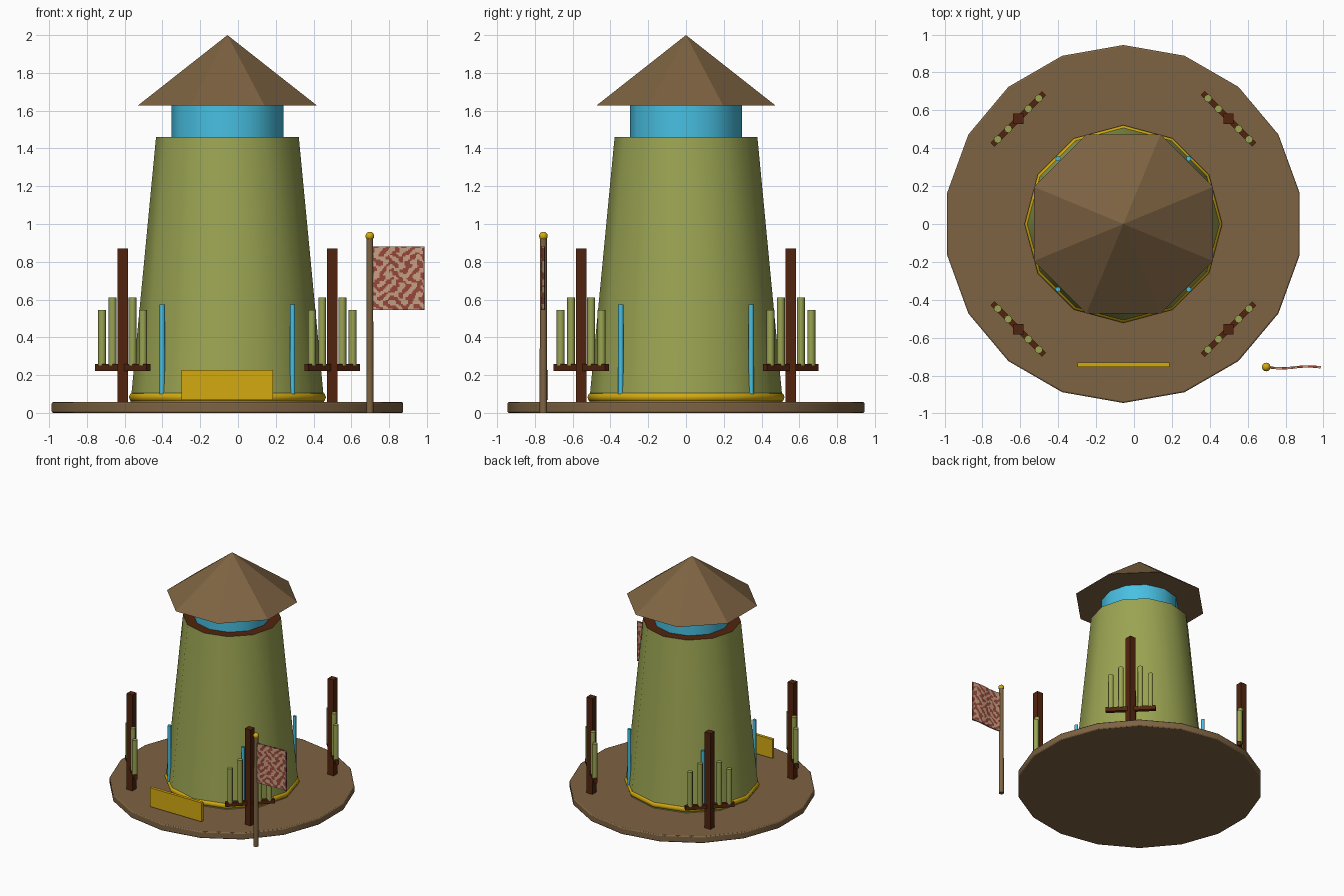
import bpy, bmesh, math
from math import sin, cos, pi, radians

if "Cube" in bpy.data.objects:
    bpy.data.objects.remove(bpy.data.objects["Cube"])

CX = -0.056  # tower axis


def mat(name, r, g, b):
    f = lambda c: ((c / 255 + 0.055) / 1.055) ** 2.4 if c > 10 else c / 255 / 12.92
    m = bpy.data.materials.new(name)
    m.diffuse_color = (f(r), f(g), f(b), 1)
    m.use_nodes = True
    m.node_tree.nodes["Principled BSDF"].inputs["Base Color"].default_value = m.diffuse_color
    return m


GREEN = mat("olive_green", 155, 164, 82)
BROWN = mat("earth_brown", 126, 99, 66)
DARK = mat("dark_wood", 82, 36, 14)
BLUE = mat("sky_blue", 72, 192, 226)
GOLD = mat("gold", 212, 170, 16)
TAN = mat("flag_tan", 198, 160, 130)
RED = mat("flag_red", 152, 70, 58)


def finish(name, m, smooth=True):
    o = bpy.context.object
    o.name = name
    o.data.materials.append(m)
    if smooth:
        bpy.ops.object.shade_smooth_by_angle(angle=radians(50))
    return o


def frustum(name, m, n, r1, r2, z1, z2, x=CX, y=0, rot=0, smooth=True):
    bpy.ops.mesh.primitive_cone_add(vertices=n, radius1=r1, radius2=r2, depth=z2 - z1,
                                    location=(x, y, (z1 + z2) / 2), rotation=(0, 0, rot))
    return finish(name, m, smooth)


def box(name, m, size, loc, rot=0):
    bpy.ops.mesh.primitive_cube_add(size=1, location=loc, rotation=(0, 0, rot))
    o = finish(name, m, False)
    o.scale = size
    return o


# Round base with softened rim
base = frustum("base_disc", BROWN, 18, 0.945, 0.945, 0, 0.057)
bev = base.modifiers.new("rim", 'BEVEL')
bev.width, bev.segments = 0.008, 2

# Tapered tower with dark wooden top face
tower = frustum("tower", GREEN, 12, 0.513, 0.378, 0.05, 1.46)
tower.data.materials.append(DARK)
for p in tower.data.polygons:
    if p.normal.z > 0.9:
        p.material_index = 1

# Lookout band, roof and gold ring at the foot
frustum("lookout_band", BLUE, 12, 0.297, 0.297, 1.455, 1.64)
frustum("roof", BROWN, 8, 0.512, 0, 1.628, 2.0, rot=pi / 8, smooth=False)
bpy.ops.mesh.primitive_torus_add(major_segments=12, minor_segments=8, major_radius=0.496,
                                 minor_radius=0.026, location=(CX, 0, 0.083))
finish("foot_ring", GOLD)

# Four diagonal racks: post, crossbar, upright rods, and a blue strip on the wall
for k in range(4):
    a = pi / 4 + k * pi / 2
    px, py = CX + 0.785 * cos(a), 0.785 * sin(a)
    box("rack_post", DARK, (0.055, 0.055, 0.82), (px, py, 0.46))
    box("rack_crossbar", DARK, (0.385, 0.03, 0.035), (px, py, 0.24), a + pi / 2)
    for d, top in ((-0.153, 0.545), (-0.075, 0.61), (0.075, 0.61), (0.153, 0.545)):
        frustum("rack_rod", GREEN, 8, 0.021, 0.021, 0.25, top,
                px - d * sin(a), py + d * cos(a))
    frustum("wall_strip", BLUE, 8, 0.014, 0.014, 0.1, 0.573,
            CX + 0.488 * cos(a), 0.488 * sin(a))

# Blank front sign
box("front_sign", GOLD, (0.485, 0.025, 0.16), (CX, -0.743, 0.148))

# Flag pole with ball
frustum("flag_pole", BROWN, 10, 0.02, 0.018, 0, 0.93, 0.698, -0.755)
bpy.ops.mesh.primitive_uv_sphere_add(segments=12, ring_count=8, radius=0.023,
                                     location=(0.698, -0.755, 0.936))
finish("pole_ball", GOLD)

# Waving flag with blotched two-colour cloth
bm = bmesh.new()
bmesh.ops.create_grid(bm, x_segments=44, y_segments=44, size=0.5)
for f in bm.faces:
    u, v = f.calc_center_median()[:2]
    s = sin(24 * u + 3 * sin(17 * v + 1)) + sin(46 * v + 3.5 * sin(13 * u)) \
        + 0.7 * sin(30 * u - 21 * v)
    f.material_index = 1 if s > 0.1 else 0
for v in bm.verts:
    u, w, _ = v.co
    v.co = (0.849 + 0.274 * u, -0.757 + 0.005 * sin(2 * pi * u), 0.713 + 0.335 * w)
me = bpy.data.meshes.new("flag")
bm.to_mesh(me)
bm.free()
me.materials.append(TAN)
me.materials.append(RED)
flag = bpy.data.objects.new("flag", me)
bpy.context.collection.objects.link(flag)
th = flag.modifiers.new("cloth", 'SOLIDIFY')
th.thickness, th.offset = 0.012, 0
